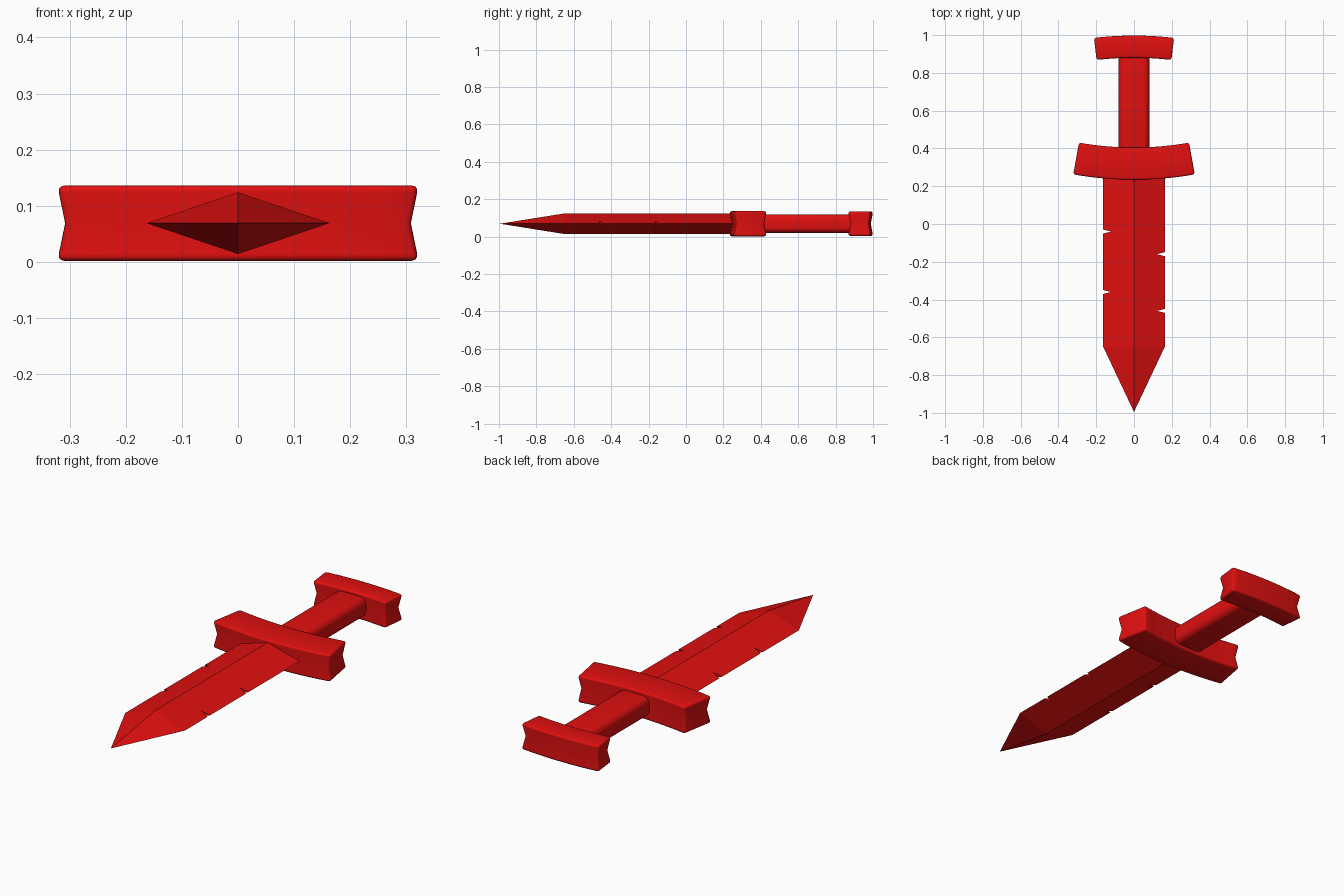
import bpy, bmesh, math
from mathutils import Vector

cube = bpy.data.objects.get("Cube")
if cube:
    bpy.data.objects.remove(cube, do_unlink=True)

MID = 0.069  # height of the central plane

red = bpy.data.materials.new("red")
red.use_nodes = True
red.diffuse_color = (0.75, 0.005, 0.005, 1)
red.node_tree.nodes["Principled BSDF"].inputs["Base Color"].default_value = red.diffuse_color


def make_object(name, bm):
    bmesh.ops.recalc_face_normals(bm, faces=bm.faces)
    mesh = bpy.data.meshes.new(name)
    bm.to_mesh(mesh)
    bm.free()
    mesh.materials.append(red)
    obj = bpy.data.objects.new(name, mesh)
    bpy.context.collection.objects.link(obj)
    return obj


def activate(obj):
    bpy.ops.object.select_all(action='DESELECT')
    obj.select_set(True)
    bpy.context.view_layer.objects.active = obj


def bevel_smooth(obj, width, segments):
    mod = obj.modifiers.new("soft_edges", 'BEVEL')
    mod.width, mod.segments = width, segments
    mod.limit_method, mod.angle_limit = 'ANGLE', math.radians(40)
    activate(obj)
    bpy.ops.object.modifier_apply(modifier=mod.name)
    bpy.ops.object.shade_smooth_by_angle(angle=math.radians(40))


def curved_block(name, half_angle, outer_radius, depth, face_y, direction, height):
    """Bent bar with a pinched waist; direction is the side that bulges."""
    bm = bmesh.new()
    steps, pinch = 12, 0.012
    rings = []
    for i in range(steps + 1):
        t = 2 * i / steps - 1
        ring = []
        for side, level in ((0, -1), (0, 0), (0, 1), (1, 1), (1, 0), (1, -1)):
            inset = pinch if level == 0 else 0
            radius = outer_radius - inset if side == 0 else outer_radius - depth + inset
            angle = t * (half_angle - inset / outer_radius)
            y = face_y - direction * (outer_radius - radius * math.cos(angle))
            ring.append(bm.verts.new((radius * math.sin(angle), y, MID + level * height / 2)))
        rings.append(ring)
    for a, b in zip(rings, rings[1:]):
        for k in range(6):
            n = (k + 1) % 6
            bm.faces.new((a[k], a[n], b[n], b[k]))
    for r in (rings[0], rings[-1]):
        bm.faces.new((r[0], r[1], r[4], r[5]))
        bm.faces.new((r[1], r[2], r[3], r[4]))
    obj = make_object(name, bm)
    bevel_smooth(obj, 0.012, 3)
    return obj


# Blade: diamond section running to a point
HALF, THICK = 0.163, 0.055
bm = bmesh.new()
rings = [[bm.verts.new((x, y, MID + z)) for x, z in
          ((HALF, 0), (0, THICK), (-HALF, 0), (0, -THICK))] for y in (0.3, -0.65)]
tip = bm.verts.new((0, -0.995, MID))
bm.faces.new(rings[0])
for k in range(4):
    n = (k + 1) % 4
    bm.faces.new((rings[0][k], rings[0][n], rings[1][n], rings[1][k]))
    bm.faces.new((rings[1][k], rings[1][n], tip))
blade = make_object("blade", bm)

# Chips along both cutting edges
bm = bmesh.new()
for side, y in ((-1, -0.04), (-1, -0.36), (1, -0.16), (1, -0.46)):
    corners = [(side * (HALF + 0.03), y + 0.018), (side * (HALF - 0.042), y),
               (side * (HALF + 0.03), y - 0.018)]
    low, high = ([bm.verts.new((cx, cy, MID + z)) for cx, cy in corners] for z in (-0.1, 0.1))
    bm.faces.new(low)
    bm.faces.new(high)
    for k in range(3):
        n = (k + 1) % 3
        bm.faces.new((low[k], low[n], high[n], high[k]))
cutter = make_object("chip_cutter", bm)
cutter.hide_render = True
mod = blade.modifiers.new("chips", 'BOOLEAN')
mod.operation, mod.solver, mod.object = 'DIFFERENCE', 'EXACT', cutter
activate(blade)
bpy.ops.object.modifier_apply(modifier=mod.name)
bpy.data.objects.remove(cutter, do_unlink=True)

# Crossguard bulges toward the blade, pommel bulges backward
curved_block("crossguard", math.radians(10.2), 1.83, 0.175, 0.232, -1, 0.134)
curved_block("pommel", math.radians(7), 1.76, 0.122, 1.0, 1, 0.13)

# Grip: rounded bar
bm = bmesh.new()
bmesh.ops.create_cube(bm, size=1)
for v in bm.verts:
    v.co = Vector((v.co.x * 0.164, 0.65 + v.co.y * 0.54, MID + v.co.z * 0.1))
grip = make_object("grip", bm)
bevel_smooth(grip, 0.032, 5)
